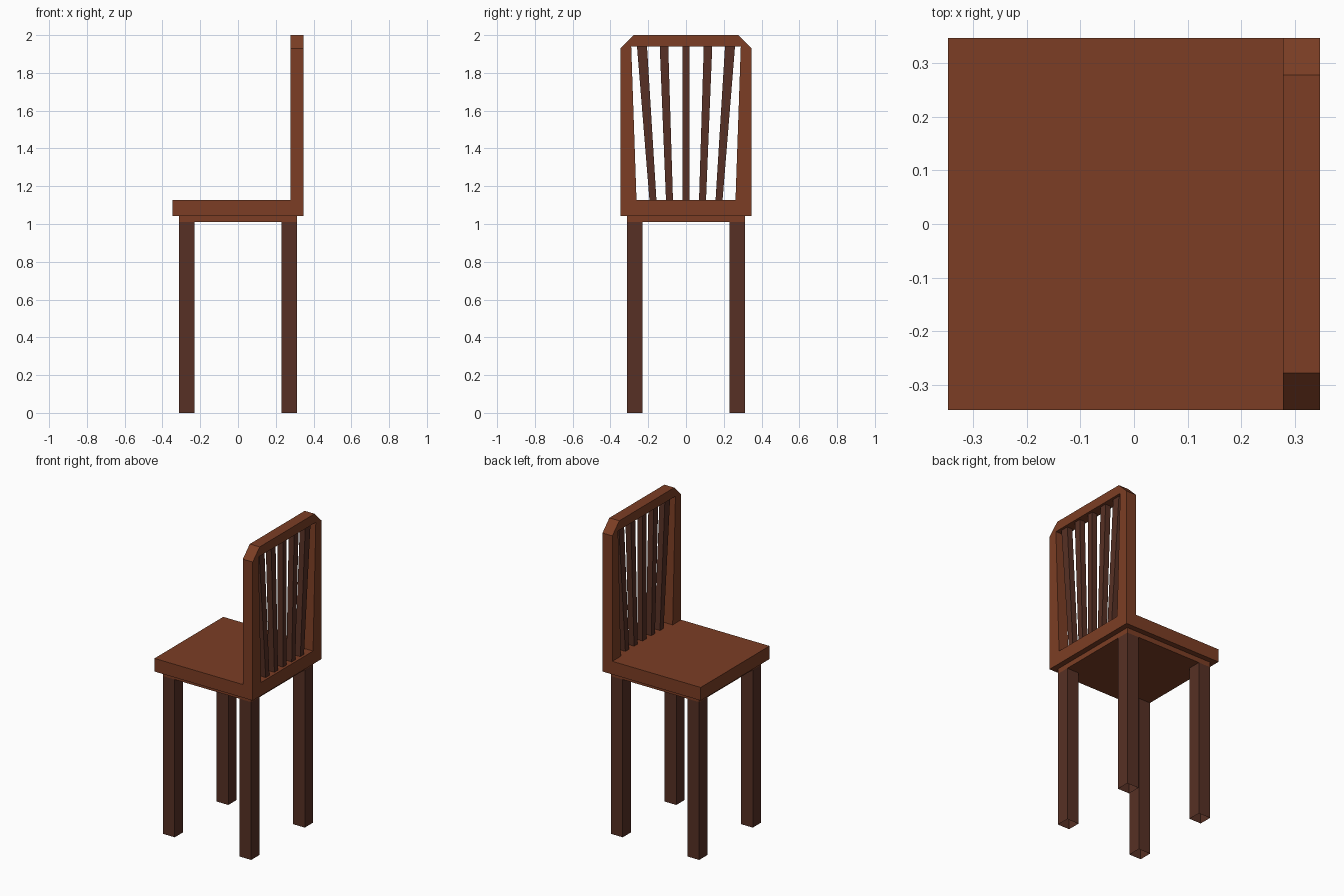
import bpy, bmesh

if "Cube" in bpy.data.objects:
    bpy.data.objects.remove(bpy.data.objects["Cube"])


def material(name, color):
    m = bpy.data.materials.new(name)
    m.diffuse_color = (*color, 1)
    m.use_nodes = True
    m.node_tree.nodes["Principled BSDF"].inputs["Base Color"].default_value = m.diffuse_color
    return m


BROWN = material("brown_wood", (0.20, 0.048, 0.018))
DARK = material("dark_wood", (0.095, 0.03, 0.018))


def add_object(name, bm, mat):
    bmesh.ops.recalc_face_normals(bm, faces=bm.faces)
    me = bpy.data.meshes.new(name)
    bm.to_mesh(me)
    bm.free()
    me.materials.append(mat)
    ob = bpy.data.objects.new(name, me)
    bpy.context.collection.objects.link(ob)
    return ob


def prism(points, offset):
    """Extrude a flat polygon along an offset vector."""
    bm = bmesh.new()
    face = bm.faces.new([bm.verts.new(p) for p in points])
    new = bmesh.ops.extrude_face_region(bm, geom=[face], use_keep_orig=True)["geom"]
    bmesh.ops.translate(bm, vec=offset, verts=[v for v in new if isinstance(v, bmesh.types.BMVert)])
    return bm


def box(x0, x1, y0, y1, z0, z1):
    return prism([(x0, y0, z0), (x1, y0, z0), (x1, y1, z0), (x0, y1, z0)], (0, 0, z1 - z0))


H = 0.348          # half width of seat
BACK = 0.278       # front plane of backrest
SEAT_TOP = 1.127
FRAME_IN = 1.94    # top of backrest opening

# Seat and backrest as one L-shaped body
profile = [(-H, 1.043), (H, 1.043), (H, 2.0), (BACK, 2.0), (BACK, SEAT_TOP), (-H, SEAT_TOP)]
bm = prism([(x, -H, z) for x, z in profile], (0, 2 * H, 0))
corners = [e for e in bm.edges
           if all(v.co.z > 1.99 for v in e.verts)
           and abs(e.verts[0].co.y - e.verts[1].co.y) < 0.01]
bmesh.ops.bevel(bm, geom=corners, offset=0.07, segments=1, affect='EDGES')
body = add_object("seat_and_backrest", bm, BROWN)

# Tapered opening in the backrest
opening = [(-0.262, SEAT_TOP), (0.262, SEAT_TOP), (0.29, FRAME_IN), (-0.29, FRAME_IN)]
cutter = add_object("opening_cutter",
                    prism([(BACK - 0.1, y, z) for y, z in opening], (0.3, 0, 0)), BROWN)
cutter.hide_render = True
cutter.hide_viewport = True
cut = body.modifiers.new("opening", 'BOOLEAN')
cut.object = cutter
cut.operation = 'DIFFERENCE'
cut.solver = 'EXACT'

# Fanned slats: (bottom y, top y, bottom half width, top half width)
for i in range(-2, 3):
    yb, yt = i * 0.0875, i * 0.1165
    wb, wt = 0.0185, 0.0185 + 0.004 * abs(i)
    pts = [(yb - wb, SEAT_TOP), (yb + wb, SEAT_TOP), (yt + wt, FRAME_IN), (yt - wt, FRAME_IN)]
    add_object(f"back_slat_{i + 3}",
               prism([(0.294, y, z) for y, z in pts], (0.038, 0, 0)), DARK)

# Apron under the seat
A = 0.313
add_object("apron", box(-A, A, -A, A, 1.01, 1.043), BROWN)

# Legs, open at the bottom
LEG = 0.042
for sx, xname in ((-1, "front"), (1, "back")):
    for sy, yname in ((-1, "left"), (1, "right")):
        cx, cy = sx * (A - LEG), sy * (A - LEG)
        bm = box(cx - LEG, cx + LEG, cy - LEG, cy + LEG, 0, 1.01)
        bottom = [f for f in bm.faces if f.calc_center_median().z < 0.01]
        bmesh.ops.delete(bm, geom=bottom, context='FACES_ONLY')
        add_object(f"{xname}_{yname}_leg", bm, DARK)
